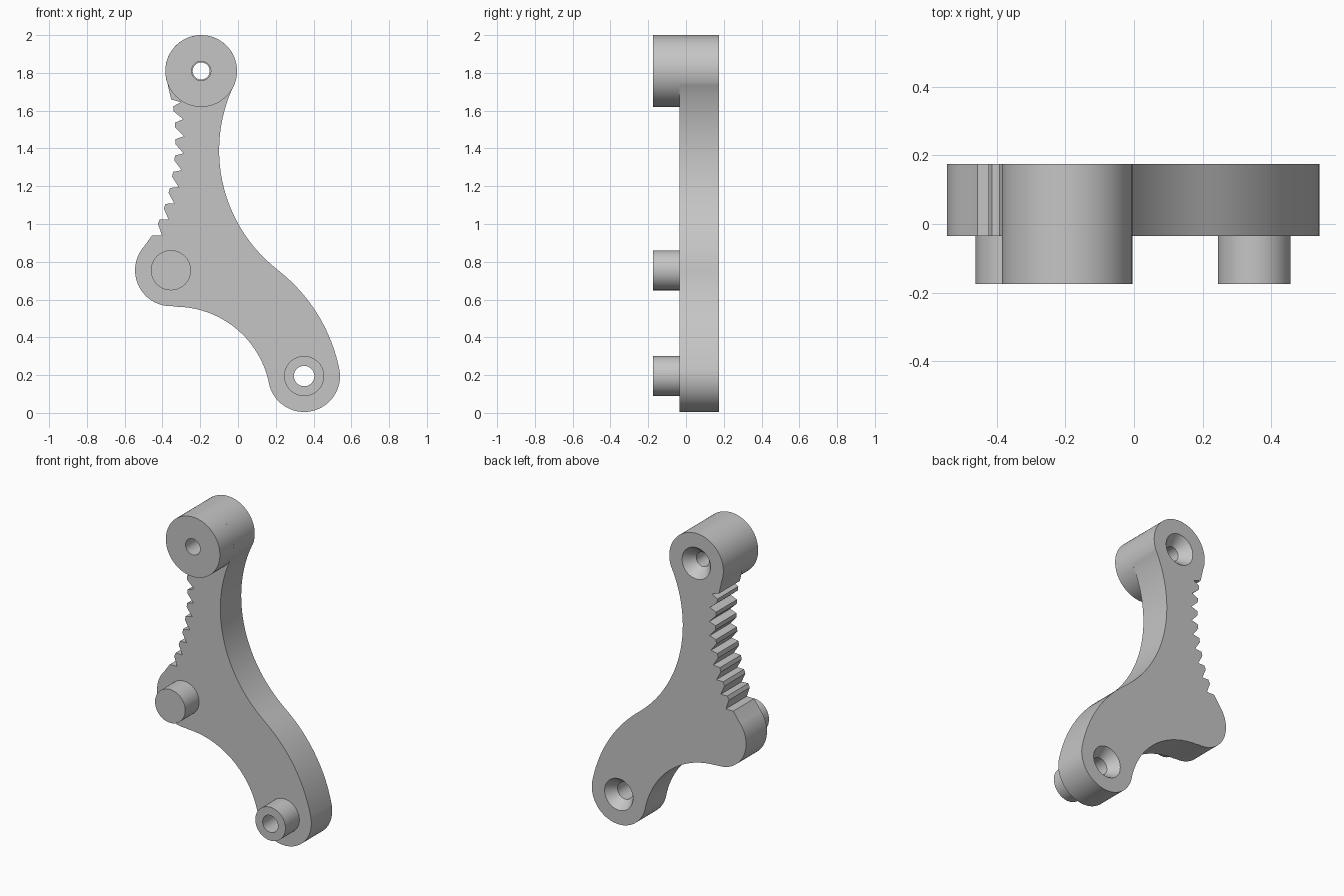
import bpy, bmesh
from math import sin, cos, radians, pi
from mathutils import Vector

cube = bpy.data.objects.get("Cube")
if cube:
    bpy.data.objects.remove(cube, do_unlink=True)

grey = bpy.data.materials.new("plain grey")
grey.use_nodes = True
grey.diffuse_color = (0.56, 0.56, 0.56, 1)
grey.node_tree.nodes["Principled BSDF"].inputs["Base Color"].default_value = (0.56, 0.56, 0.56, 1)

FRONT, FACE, BACK = -0.175, -0.035, 0.175
TOP, LEFT, FOOT = (-0.195, 1.81), (-0.355, 0.755), (0.35, 0.195)
END_R = 0.19


def finish(bm, name):
    bmesh.ops.recalc_face_normals(bm, faces=bm.faces)
    mesh = bpy.data.meshes.new(name)
    bm.to_mesh(mesh)
    bm.free()
    mesh.materials.append(grey)
    obj = bpy.data.objects.new(name, mesh)
    bpy.context.collection.objects.link(obj)
    return obj


def lathe(name, centre, profile):
    """Turn (radius, y) pairs about an axis parallel to y."""
    bm = bmesh.new()
    x, z = centre
    points = [(0, profile[0][1])] + profile + [(0, profile[-1][1])]
    verts = [bm.verts.new((x + r, y, z)) for r, y in points]
    edges = [bm.edges.new(pair) for pair in zip(verts, verts[1:])]
    bmesh.ops.spin(bm, geom=verts + edges, cent=(x, 0, z), axis=(0, 1, 0),
                   angle=2 * pi, steps=64)
    bmesh.ops.remove_doubles(bm, verts=bm.verts, dist=0.0005)
    return finish(bm, name)


def arc(centre, radius, start, end):
    """Points along an arc in the xz plane, angles in degrees."""
    n = max(8, int(abs(end - start) / 3))
    angles = [radians(start + (end - start) * i / n) for i in range(n + 1)]
    return [Vector((centre[0] + radius * cos(a), centre[1] + radius * sin(a))) for a in angles]


def rack():
    """Toothed edge, running downwards along a shallow arc."""
    centre, root, high, low, count = Vector((-1.456, 1.45)), 1.17, 0.167, -0.451, 8
    pitch = (high - low) / count
    points = []
    for i in range(count):
        for part, depth in ((0, 0), (0.17, 0.044), (0.47, 0.045)):
            a = high - (i + part) * pitch
            points.append(centre + (root - depth) * Vector((cos(a), sin(a))))
    points.append(centre + root * Vector((cos(low), sin(low))))
    return points


# Plate outline: tangent arcs joining three rounded ends, plus the toothed edge
bend = (-0.332, 0.056)
outline = arc(FOOT, END_R, 191.5, 371.5)
outline += arc(bend, 0.886, 11.5, 52.3)
outline += arc((0.7, 1.39), 0.80, 232.3, 154.9)
outline += arc(TOP, END_R, -25.1, 200)
outline += [Vector((-0.354, 1.66))] + rack() + [Vector((-0.455, 0.94))]
outline += arc(LEFT, END_R, 138, 271.9)
outline += arc(bend, 0.506, 91.9, 11.5)
clean = [p for i, p in enumerate(outline) if (p - outline[i - 1]).length > 0.005]

bm = bmesh.new()
base = bm.faces.new([bm.verts.new((p.x, FACE, p.y)) for p in clean])
moved = bmesh.ops.extrude_face_region(bm, geom=[base], use_keep_orig=True)
bmesh.ops.translate(bm, vec=(0, BACK - FACE, 0),
                    verts=[v for v in moved["geom"] if isinstance(v, bmesh.types.BMVert)])
plate = finish(bm, "lever_plate")

# Boss and pegs on the front
boss = lathe("top_boss", TOP, [(END_R, FRONT), (END_R, FACE)])
foot_peg = lathe("foot_peg", FOOT, [(0.106, FRONT), (0.106, FACE)])
side_peg = lathe("side_peg", LEFT, [(0.106, FRONT), (0.106, FACE)])

# Through holes, countersunk at the back
sink = [(0.1, BACK), (0.117, BACK + 0.02)]
top_hole = lathe("top_hole_cutter", TOP,
                 [(0.051, -0.2), (0.051, 0), (0.045, 0), (0.045, 0.11)] + sink)
foot_hole = lathe("foot_hole_cutter", FOOT, [(0.054, -0.2), (0.054, 0.11)] + sink)

for obj, cutters in ((plate, (top_hole, foot_hole)), (boss, (top_hole,)), (foot_peg, (foot_hole,))):
    for cutter in cutters:
        mod = obj.modifiers.new("hole", "BOOLEAN")
        mod.operation, mod.solver, mod.object = "DIFFERENCE", "EXACT", cutter
        bpy.context.view_layer.objects.active = obj
        bpy.ops.object.modifier_apply(modifier=mod.name)
for cutter in (top_hole, foot_hole):
    bpy.data.objects.remove(cutter, do_unlink=True)

# Smooth curved walls, keep edges crisp
bpy.ops.object.select_all(action="DESELECT")
for obj in (plate, boss, foot_peg, side_peg):
    obj.select_set(True)
bpy.context.view_layer.objects.active = plate
bpy.ops.object.shade_smooth_by_angle(angle=radians(25))
